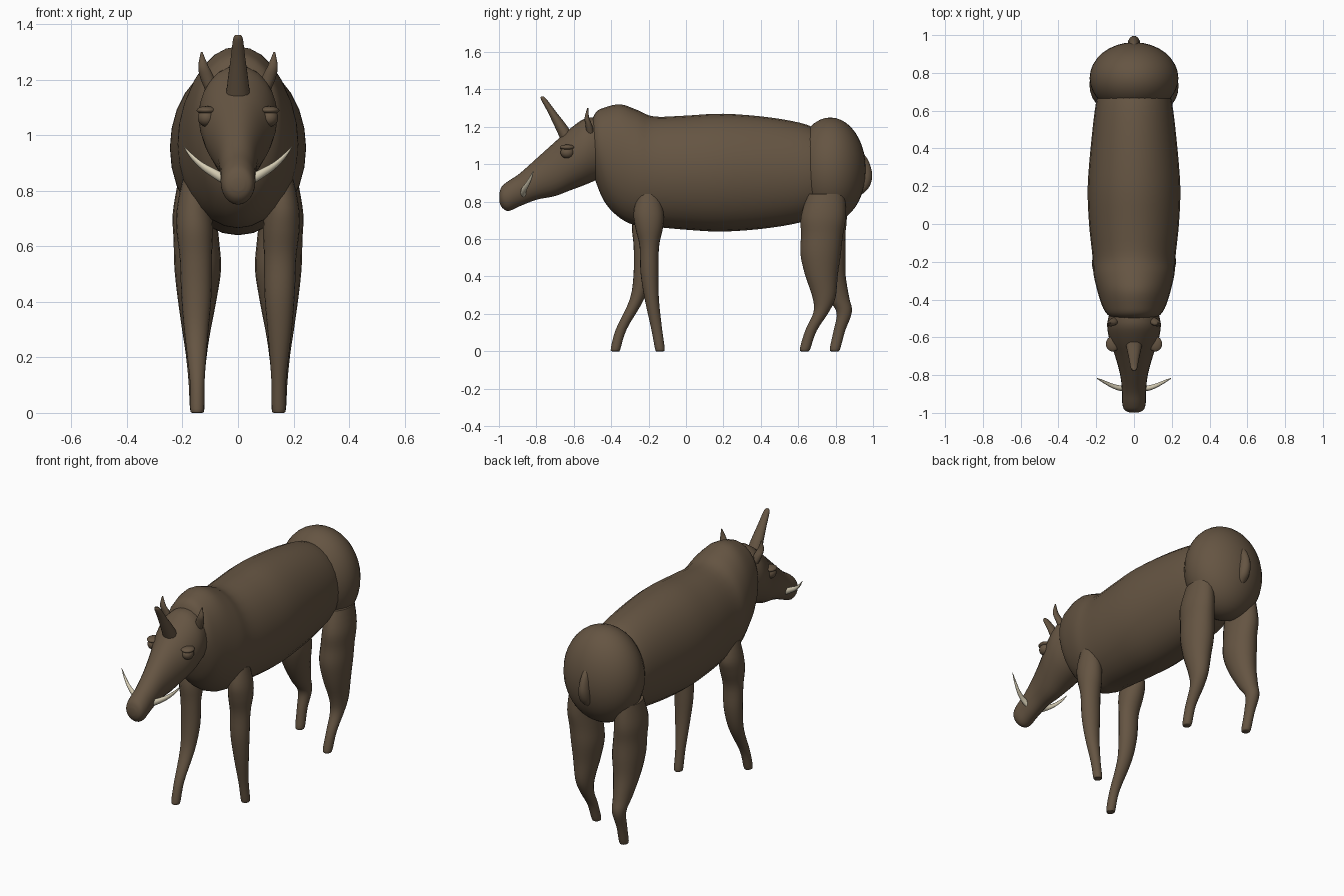
import bpy, bmesh, math
from mathutils import Vector

cube = bpy.data.objects.get("Cube")
if cube:
    bpy.data.objects.remove(cube, do_unlink=True)


def material(name, colour):
    mat = bpy.data.materials.new(name)
    mat.use_nodes = True
    mat.diffuse_color = colour
    mat.node_tree.nodes["Principled BSDF"].inputs["Base Color"].default_value = colour
    return mat


HIDE = material("brown hide", (0.13, 0.09, 0.055, 1))
IVORY = material("ivory", (0.66, 0.6, 0.45, 1))


def finish(bm, name, mat):
    bmesh.ops.recalc_face_normals(bm, faces=bm.faces)
    mesh = bpy.data.meshes.new(name)
    bm.to_mesh(mesh)
    bm.free()
    mesh.materials.append(mat)
    obj = bpy.data.objects.new(name, mesh)
    bpy.context.collection.objects.link(obj)
    bpy.ops.object.select_all(action="DESELECT")
    obj.select_set(True)
    bpy.context.view_layer.objects.active = obj
    bpy.ops.object.shade_smooth_by_angle(angle=math.radians(50))
    return obj


def smooth_stations(stations, steps):
    """Spline through the stations, component by component."""
    pts = [stations[0], *stations, stations[-1]]
    result = []
    for a, b, c, d in zip(pts, pts[1:], pts[2:], pts[3:]):
        for i in range(steps):
            t = i / steps
            result.append([q + t / 2 * (r - p + t * (2 * p - 5 * q + 4 * r - s + t * (3 * (q - r) + s - p)))
                           for p, q, r, s in zip(a, b, c, d)])
    return result + [list(stations[-1])]


def loft(name, axis, stations, mat=HIDE, sides=20, steps=4):
    """Stations: position on axis, two centre coordinates, two radii."""
    bm = bmesh.new()
    others = [i for i in range(3) if i != axis]
    rings = []
    for pos, u, v, ru, rv in smooth_stations(stations, steps):
        ring = []
        for k in range(sides):
            ang = math.tau * k / sides
            co = Vector()
            co[axis] = pos
            co[others[0]] = u + ru * math.cos(ang)
            co[others[1]] = v + rv * math.sin(ang)
            ring.append(bm.verts.new(co))
        rings.append(ring)
    for low, high in zip(rings, rings[1:]):
        for k in range(sides):
            n = (k + 1) % sides
            bm.faces.new((low[k], low[n], high[n], high[k]))
    bm.faces.new(rings[0])
    bm.faces.new(rings[-1])
    return finish(bm, name, mat)


def ellipsoid(name, centre, radii):
    bm = bmesh.new()
    bmesh.ops.create_uvsphere(bm, u_segments=32, v_segments=20, radius=1)
    bmesh.ops.scale(bm, vec=radii, verts=bm.verts)
    bmesh.ops.translate(bm, vec=centre, verts=bm.verts)
    return finish(bm, name, HIDE)


def outline(rows):
    """Turn (y, top, bottom, half width) into loft stations."""
    return [(y, 0, (t + b) / 2, w, (t - b) / 2) for y, t, b, w in rows]


# Torso with shoulder hump, then rump and tail
loft("torso", 1, outline([
    (-.51, 1.22, 1.0, .09), (-.48, 1.28, .9, .14), (-.43, 1.305, .79, .17),
    (-.35, 1.32, .71, .195), (-.26, 1.29, .67, .215), (-.17, 1.255, .665, .22),
    (0, 1.26, .65, .238), (.2, 1.27, .64, .245), (.45, 1.25, .66, .225),
    (.65, 1.21, .7, .2), (.75, 1.15, .76, .17)]), sides=28)
ellipsoid("rump", (0, .772, .97), (.235, .19, .28))
loft("tail", 2, [(.83, 0, .92, .01, .01), (.87, 0, .94, .03, .035),
                 (.92, 0, .95, .034, .045), (.97, 0, .95, .03, .043),
                 (1.03, 0, .93, .024, .04), (1.09, 0, .9, .01, .02)], sides=14)

# Head tapering to a blunt snout
loft("head", 1, outline([
    (-.998, .845, .8, .022), (-.985, .88, .77, .05), (-.95, .91, .75, .062),
    (-.89, .95, .775, .063), (-.8, 1.03, .81, .073), (-.7, 1.12, .83, .1),
    (-.62, 1.19, .86, .128), (-.54, 1.245, .89, .142), (-.47, 1.25, .92, .13)]), sides=24)

# Nose horn, standing on the forehead and leaning forward
loft("horn", 2, [(1.12, 0, -.625, .046, .04), (1.2, 0, -.667, .037, .035),
                 (1.28, 0, -.717, .026, .023), (1.345, 0, -.759, .018, .016),
                 (1.362, 0, -.768, .01, .008)], sides=18)

# Paired head details
for side, label in ((1, "left"), (-1, "right")):
    ellipsoid(label + "_eye", (side * .113, -.635, 1.063), (.032, .036, .032))
    ellipsoid(label + "_eyelid", (side * .113, -.635, 1.09), (.036, .04, .015))
    loft(label + "_ear", 2, [(1.16, side * .095, -.51, .022, .02),
                             (1.21, side * .112, -.52, .025, .018),
                             (1.25, side * .125, -.53, .018, .012),
                             (1.3, side * .131, -.525, .003, .003)], sides=12)
    loft(label + "_tusk", 0, [(side * .045, -.87, .84, .016, .02),
                              (side * .085, -.867, .862, .014, .018),
                              (side * .13, -.85, .89, .011, .014),
                              (side * .17, -.83, .927, .007, .01),
                              (side * .197, -.817, .962, .002, .002)], IVORY, 12)

# Legs: (height, distance from centre, half width, half depth) and a stride path in y
FRONT = [(0, .147, .018, .02), (.015, .147, .025, .026), (.12, .147, .027, .029),
         (.28, .15, .042, .038), (.42, .15, .054, .048), (.56, .152, .058, .052),
         (.66, .156, .066, .074), (.74, .158, .062, .08), (.84, .15, .05, .06)]
REAR = [(0, .147, .018, .02), (.015, .147, .026, .028), (.11, .15, .028, .031),
        (.21, .15, .038, .041), (.29, .15, .05, .062), (.41, .147, .07, .088),
        (.52, .145, .084, .108), (.62, .15, .082, .112), (.72, .157, .078, .12),
        (.84, .15, .065, .1)]
STRIDES = {
    "left_front_leg": (FRONT, 1, (-.14, -.14, -.157, -.183, -.195, -.196, -.197, -.2, -.2)),
    "right_front_leg": (FRONT, -1, (-.376, -.376, -.345, -.262, -.232, -.228, -.215, -.2, -.2)),
    "left_rear_leg": (REAR, 1, (.635, .637, .668, .723, .738, .724, .72, .727, .735, .75)),
    "right_rear_leg": (REAR, -1, (.795, .797, .82, .846, .81, .765, .745, .74, .74, .75)),
}
for name, (shape, side, path) in STRIDES.items():
    loft(name, 2, [(z, side * x, y, rx, ry) for (z, x, rx, ry), y in zip(shape, path)])
